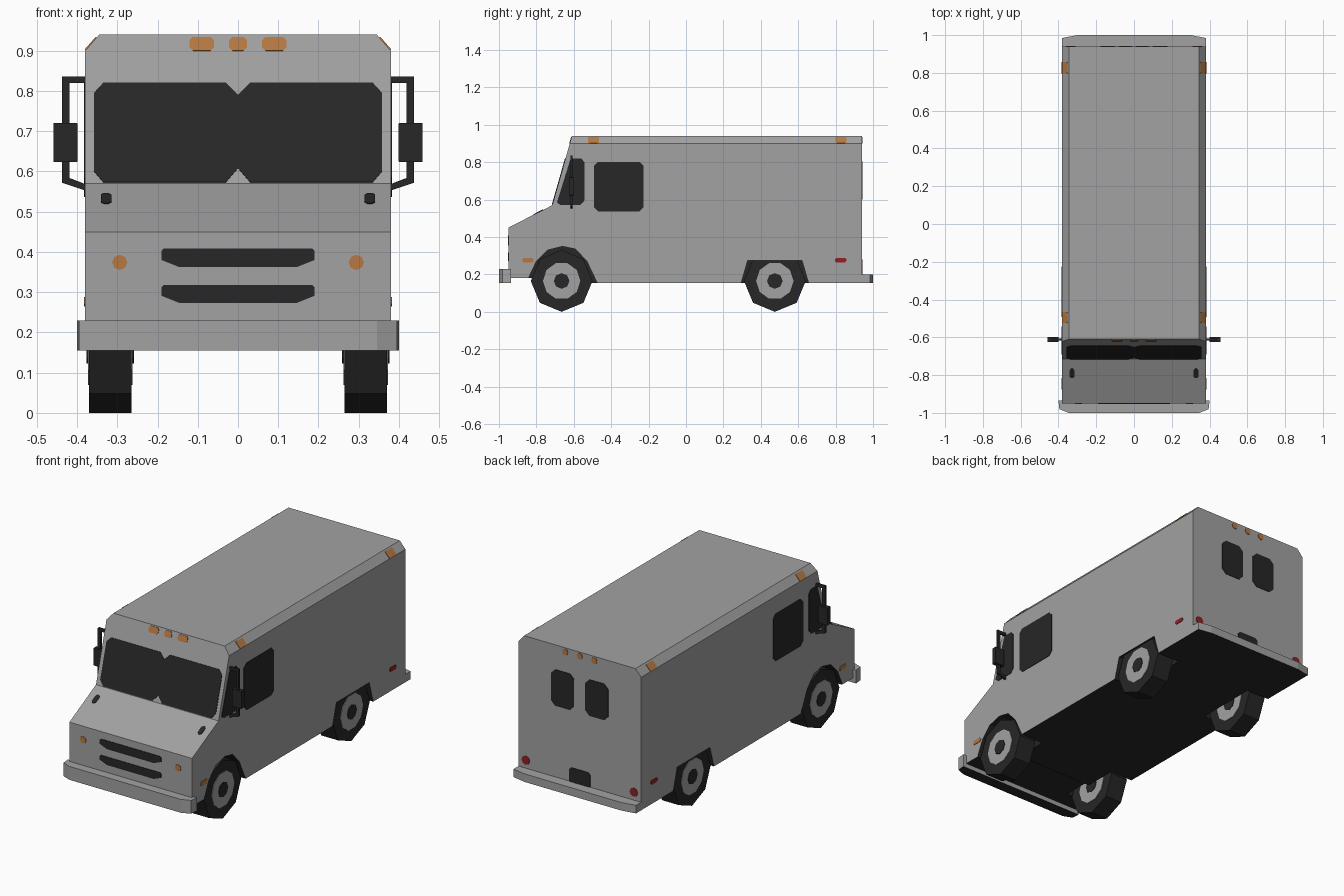
import bpy, bmesh, math
from mathutils import Vector

if "Cube" in bpy.data.objects:
    bpy.data.objects.remove(bpy.data.objects["Cube"])


def material(name, rgb):
    m = bpy.data.materials.new(name)
    m.diffuse_color = (*rgb, 1)
    m.use_nodes = True
    m.node_tree.nodes["Principled BSDF"].inputs["Base Color"].default_value = m.diffuse_color
    return m


GREY = material("grey paint", (0.36, 0.36, 0.36))
DARK = material("dark rubber and glass", (0.02, 0.02, 0.02))
ORANGE = material("orange lamp", (0.47, 0.19, 0.055))
RED = material("red lamp", (0.28, 0.015, 0.018))


def prism(name, pts, d, mats):
    """Closed solid: outline swept along vector d."""
    d = Vector(d)
    bm = bmesh.new()
    a = [bm.verts.new(p) for p in pts]
    b = [bm.verts.new(Vector(p) + d) for p in pts]
    bm.faces.new(a[::-1])
    bm.faces.new(b)
    for i in range(len(a)):
        j = (i + 1) % len(a)
        bm.faces.new((a[i], a[j], b[j], b[i]))
    bmesh.ops.recalc_face_normals(bm, faces=bm.faces)
    me = bpy.data.meshes.new(name)
    bm.to_mesh(me)
    bm.free()
    for m in mats:
        me.materials.append(m)
    ob = bpy.data.objects.new(name, me)
    bpy.context.collection.objects.link(ob)
    return ob


def plate(name, pts, normal, mat):
    """Thin painted detail lying on a surface."""
    n = Vector(normal).normalized() * 0.003
    return prism(name, [Vector(p) - n * 0.4 for p in pts], n * 1.4, [mat])


def rect(a0, a1, b0, b1, c):
    """Rectangle with cut corners."""
    return [(a0 + c, b0), (a1 - c, b0), (a1, b0 + c), (a1, b1 - c),
            (a1 - c, b1), (a0 + c, b1), (a0, b1 - c), (a0, b0 + c)]


def ring(a, b, r, n=8, turn=0.0):
    return [(a + r * math.cos(turn + 2 * math.pi * i / n),
             b + r * math.sin(turn + 2 * math.pi * i / n)) for i in range(n)]


def dark_underside(ob):
    for p in ob.data.polygons:
        if p.normal.z < -0.9:
            p.material_index = 1


# Body shell: side profile, with sloped roof edges
profile = [(-0.95, 0.18), (-0.66, 0.18), (-0.66, 0.155), (0.94, 0.155), (0.94, 0.94),
           (-0.61, 0.94), (-0.715, 0.57), (-0.95, 0.45)]
body = prism("body", [(-0.38, y, z) for y, z in profile], (0.76, 0, 0), [GREY, DARK])
bm = bmesh.new()
bm.from_mesh(body.data)
for s in (-1, 1):
    cut = bmesh.ops.bisect_plane(bm, geom=bm.verts[:] + bm.edges[:] + bm.faces[:],
                                 plane_co=(s * 0.38, 0, 0.9), plane_no=(s * 0.04, 0, 0.035),
                                 clear_outer=True)
    edges = [e for e in cut["geom_cut"] if isinstance(e, bmesh.types.BMEdge)]
    bmesh.ops.edgeloop_fill(bm, edges=edges)
bmesh.ops.recalc_face_normals(bm, faces=bm.faces)
bm.to_mesh(body.data)
bm.free()

# Wheel wells cut into the body
wells = [[(-0.845, 0.1), (-0.838, 0.19), (-0.80, 0.27), (-0.74, 0.33), (-0.66, 0.35),
          (-0.59, 0.335), (-0.53, 0.27), (-0.475, 0.155), (-0.45, 0.1)],
         [(0.28, 0.1), (0.295, 0.155), (0.33, 0.275), (0.62, 0.275), (0.655, 0.155), (0.67, 0.1)]]
bpy.context.view_layer.objects.active = body
for s in (-1, 1):
    for w in wells:
        cutter = prism("well_cutter", [(s * 0.24, y, z) for y, z in w], (s * 0.2, 0, 0), [GREY])
        cutter.hide_render = True
        mod = body.modifiers.new("well", 'BOOLEAN')
        mod.operation = 'DIFFERENCE'
        mod.solver = 'EXACT'
        mod.object = cutter
        bpy.ops.object.modifier_apply(modifier=mod.name)
        bpy.data.objects.remove(cutter)
for p in body.data.polygons:
    c = p.center
    inside = c.z < 0.36 and abs(c.x) < 0.379 and -0.93 < c.y < 0.93
    p.material_index = 1 if inside else 0

# Bumpers
half = [(0.4, -0.935), (0.395, -0.98), (0.345, -1.0)]
outline = half + [(-x, y) for x, y in half[::-1]]
dark_underside(prism("front_bumper", [(x, y, 0.155) for x, y in outline], (0, 0, 0.075), [GREY, DARK]))
half = [(0.38, 0.935), (0.38, 0.985), (0.30, 1.0)]
outline = half + [(-x, y) for x, y in half[::-1]]
dark_underside(prism("rear_bumper", [(x, y, 0.155) for x, y in outline], (0, 0, 0.045), [GREY, DARK]))

# Wheels with hubs on both faces
for s in (-1, 1):
    for y in (-0.665, 0.475):
        prism("wheel", [(s * 0.265, a, b) for a, b in ring(y, 0.165, 0.165)], (s * 0.105, 0, 0), [DARK])
        for x, n in ((s * 0.37, s), (s * 0.265, -s)):
            plate("hub", [(x, a, b) for a, b in ring(y, 0.165, 0.1, 10)], (n, 0, 0), GREY)
            plate("hub_cap", [(x + n * 0.003, a, b) for a, b in ring(y, 0.165, 0.042)], (n, 0, 0), DARK)


# Windshield and cab lamps on the sloped front
def on_slope(pts):
    return [(x, -0.715 + (z - 0.57) * 0.105 / 0.37, z) for x, z in pts]


SLOPE = (0, -0.37, 0.105)
half = [(0.03, 0.573), (0.335, 0.573), (0.358, 0.6), (0.358, 0.795), (0.335, 0.82), (0.03, 0.82)]
glass = [(0, 0.608)] + half + [(0, 0.79)] + [(-x, z) for x, z in half[::-1]]
plate("windshield", on_slope(glass), SLOPE, DARK)
for x, w in ((-0.09, 0.03), (0, 0.022), (0.09, 0.03)):
    plate("cab_lamp", on_slope(rect(x - w, x + w, 0.9, 0.934, 0.008)), SLOPE, ORANGE)
    plate("rear_roof_lamp", [(a, 0.94, b) for a, b in ring(x, 0.917, 0.018)], (0, 1, 0), ORANGE)

# Grille slots
for top, bottom in ((0.409, 0.362), (0.318, 0.273)):
    half = [(0.145, bottom), (0.19, bottom + 0.018), (0.19, top - 0.006), (0.184, top)]
    slot = half + [(-x, z) for x, z in half[::-1]]
    plate("grille_slot", [(x, -0.95, z) for x, z in slot], (0, -1, 0), DARK)

# Rear number plate
plate("rear_plate", [(x, 0.94, z) for x, z in rect(-0.065, 0.065, 0.19, 0.28, 0.012)], (0, 1, 0), DARK)

# Everything that is mirrored left and right
for s in (-1, 1):
    side = (s, 0, 0)
    # side windows
    plate("door_window", [(s * 0.38, y, z) for y, z in rect(-0.492, -0.226, 0.537, 0.802, 0.022)], side, DARK)
    quarter = [(-0.67, 0.57), (-0.565, 0.57), (-0.543, 0.595), (-0.543, 0.80), (-0.56, 0.82),
               (-0.605, 0.82), (-0.62, 0.81), (-0.69, 0.585)]
    plate("quarter_window", [(s * 0.38, y, z) for y, z in quarter], side, DARK)
    # rear windows
    plate("rear_window", [(s * a, 0.94, z) for a, z in rect(0.035, 0.177, 0.6, 0.803, 0.025)], (0, 1, 0), DARK)
    # lamps
    plate("front_indicator", [(a, -0.95, b) for a, b in ring(s * 0.294, 0.374, 0.019)], (0, -1, 0), ORANGE)
    plate("tail_lamp", [(a, 0.94, b) for a, b in ring(s * 0.335, 0.245, 0.025)], (0, 1, 0), RED)
    plate("front_side_lamp", [(s * 0.38, y, z) for y, z in rect(-0.875, -0.815, 0.264, 0.288, 0.007)], side, ORANGE)
    plate("rear_side_lamp", [(s * 0.38, y, z) for y, z in rect(0.797, 0.857, 0.264, 0.288, 0.007)], side, RED)
    for y in (-0.495, 0.828):
        edge = [(s * (0.38 - 0.035 * t), a, 0.9 + 0.04 * t)
                for a, t in rect(y - 0.03, y + 0.03, 0.03, 0.83, 0.01)]
        plate("roof_edge_lamp", edge, (s * 0.04, 0, 0.035), ORANGE)
    # washer nozzles on the hood
    spot = [(x, y, 0.45 + (y + 0.95) * 0.12 / 0.235) for x, y in
            rect(s * 0.328 - 0.013, s * 0.328 + 0.013, -0.815, -0.765, 0.008)]
    plate("hood_nozzle", spot, (0, -0.12, 0.235), DARK)
    # mirror bracket and head
    bracket = [(0.375, 0.836), (0.437, 0.836), (0.437, 0.587), (0.375, 0.567), (0.375, 0.551),
               (0.42, 0.569), (0.42, 0.82), (0.375, 0.82)]
    bracket = [(0.375, 0.82), (0.419, 0.82), (0.419, 0.573), (0.375, 0.553), (0.375, 0.566),
               (0.437, 0.584), (0.437, 0.836), (0.375, 0.836)]
    bracket[2:5] = [(0.419, 0.584), (0.375, 0.567), (0.375, 0.551)]
    bracket[5] = (0.437, 0.572)
    prism("mirror_bracket", [(s * x, -0.618, z) for x, z in bracket], (0, 0.012, 0), [DARK])
    prism("mirror_head", [(s * x, -0.625, z) for x, z in rect(0.399, 0.459, 0.623, 0.721, 0.002)],
          (0, 0.026, 0), [DARK])
